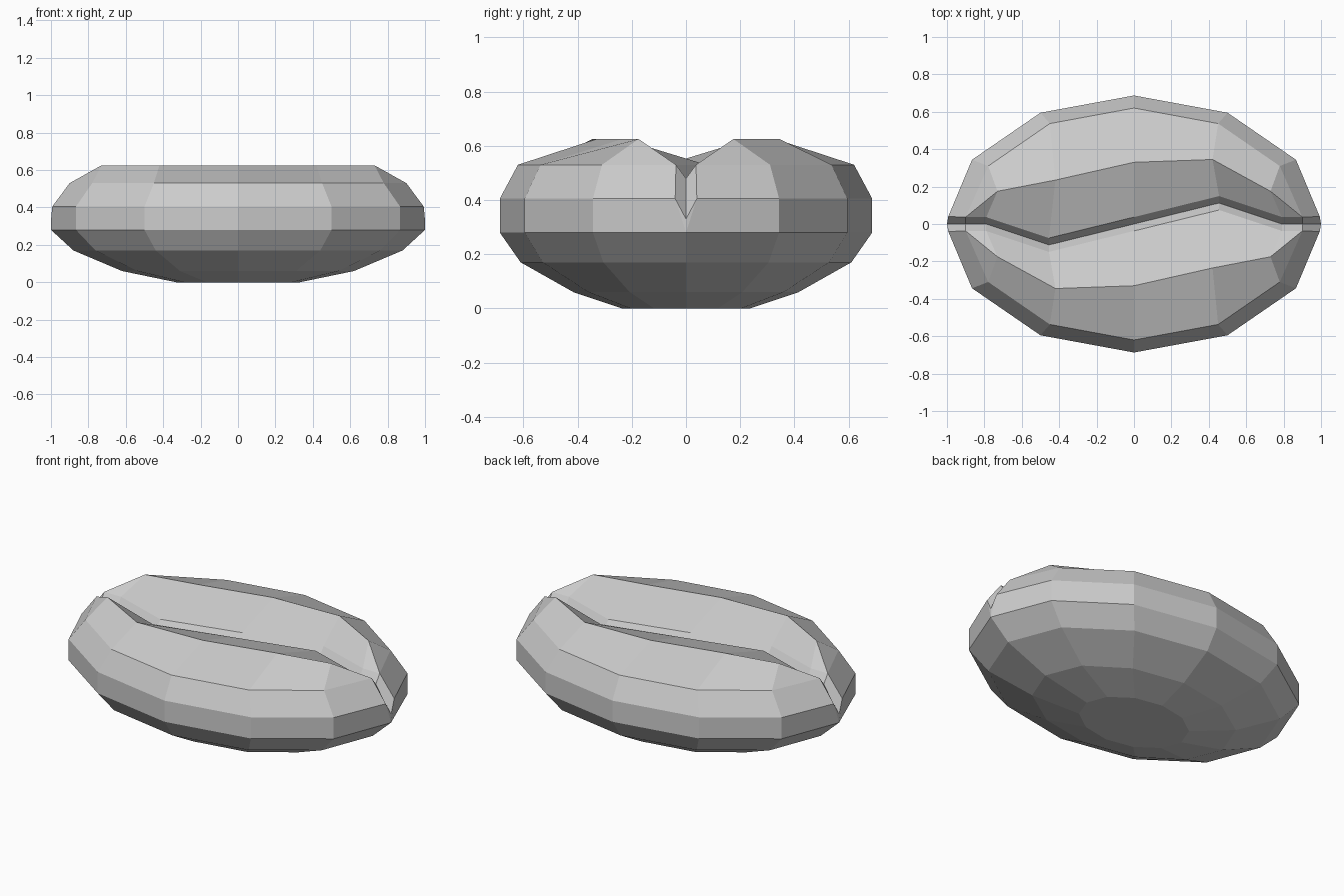
import bpy, bmesh
from math import cos, sin, pi

if "Cube" in bpy.data.objects:
    bpy.data.objects.remove(bpy.data.objects["Cube"])

bm = bmesh.new()


def build_half(s):
    """One half of the bean; s=-1 gives the half turned 180 degrees about z."""
    def V(x, y, z):
        return bm.verts.new((s * x, s * y, z))

    def strip(a, b):
        for i in range(len(a) - 1):
            bm.faces.new((a[i], a[i + 1], b[i + 1], b[i]))

    # shell: elliptical half rings (x radius, y radius, z, half gap at the crease)
    rings = [(.33, .235, 0, 0), (.62, .415, .06, 0), (.88, .61, .17, 0),
             (1, .687, .28, 0), (1, .687, .405, .04), (.9, .62, .53, .037)]
    rows = []
    for rx, ry, z, gap in rings:
        row = [V(rx * cos(i * pi / 6), ry * sin(i * pi / 6), z) for i in range(7)]
        for v in (row[0], row[-1]):
            v.co.y = s * gap
            if gap and rx == 1:
                v.co.x *= .993
        rows.append(row)
    for a, b in zip(rows, rows[1:]):
        strip(a, b)
    bm.faces.new(rows[0])
    rim = rows[-1]

    # raised ridge and the slope down to the wavy crease
    ridge = [V(x, y, .625) for x, y in
             [(.73, .175), (.42, .345), (0, .33), (-.42, .235), (-.73, .175)]]
    mid = [(.79, 0), (.455, .112), (0, 0), (-.455, -.112), (-.79, 0)]
    lip = [V(x, y + .037, .53) for x, y in mid]
    strip(rim[1:6], ridge)
    strip(ridge, lip)

    # crease wall, running down over both tips
    floor = [V(x, y, .48) for x, y in [(.9, 0)] + mid + [(-.9, 0)]]
    strip([rim[0]] + lip + [rim[-1]], floor)
    for e, k in ((0, 1), (-1, -2)):
        tip = V(1 if e == 0 else -1, 0, .33)
        bm.faces.new((rim[e], rim[k], ridge[e]))
        bm.faces.new((rim[e], ridge[e], lip[e]))
        bm.faces.new((rows[4][e], rim[e], floor[e], tip))
        bm.faces.new((rows[3][e], rows[4][e], tip))


for side in (1, -1):
    build_half(side)

bmesh.ops.remove_doubles(bm, verts=bm.verts[:], dist=.001)
bmesh.ops.recalc_face_normals(bm, faces=bm.faces[:])
mesh = bpy.data.meshes.new("bean")
bm.to_mesh(mesh)
bm.free()
bpy.context.collection.objects.link(bpy.data.objects.new("bean", mesh))
